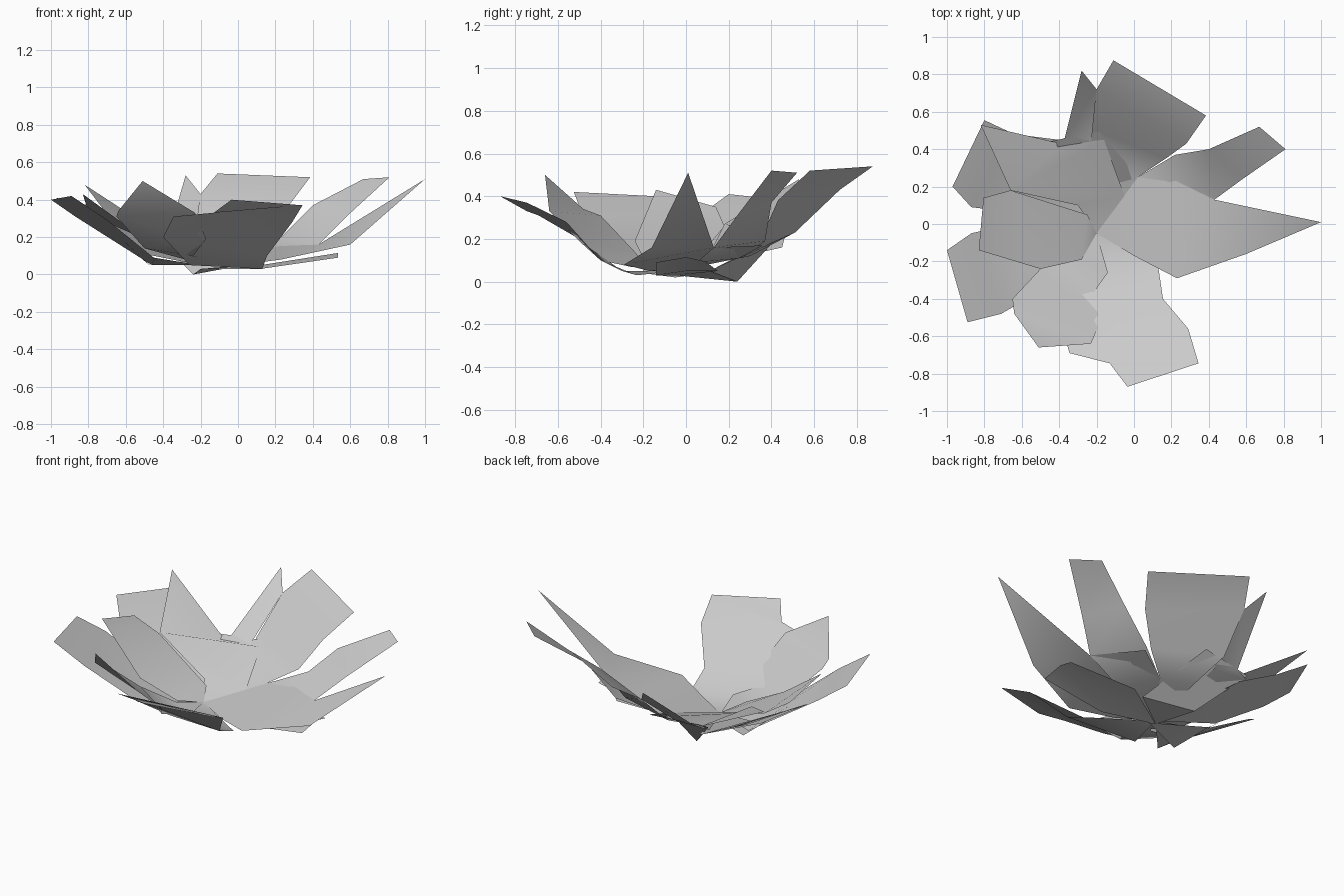
import bpy
import math

HUB = (-0.2, -0.05, 0.05)


def petal(name, *rows, base=HUB):
    """Open sheet lofted from the hub through cross rows (a one-point row is a tip)."""
    verts, faces, prev = [], [], None
    for row in [[base], *rows]:
        ids = list(range(len(verts), len(verts) + len(row)))
        verts += row
        if prev:
            for i in range(max(len(prev), len(ids)) - 1):
                a = prev[min(i, len(prev) - 1)], prev[min(i + 1, len(prev) - 1)]
                b = ids[min(i, len(ids) - 1)], ids[min(i + 1, len(ids) - 1)]
                faces.append(list(dict.fromkeys((a[0], a[1], b[1], b[0]))))
        prev = ids
    mesh = bpy.data.meshes.new(name)
    mesh.from_pydata(verts, [], faces)
    mesh.validate()
    obj = bpy.data.objects.new(name, mesh)
    bpy.context.collection.objects.link(obj)
    obj.select_set(True)
    bpy.context.view_layer.objects.active = obj


# Right side: pointed petal and narrow square-ended petal
petal("petal_right_pointed",
      [(0.0, -0.17, 0.05), (0.02, 0.25, 0.11)],
      [(0.23, -0.29, 0.08), (0.22, 0.36, 0.17)],
      [(0.60, -0.16, 0.16), (0.43, 0.13, 0.16)],
      [(1.0, 0.01, 0.51)])
petal("petal_right_narrow",
      [(0.15, 0.05, 0.09), (0.02, 0.25, 0.11)],
      [(0.43, 0.13, 0.16), (0.22, 0.37, 0.19)],
      [(0.58, 0.24, 0.31), (0.40, 0.40, 0.37)],
      [(0.81, 0.40, 0.52), (0.67, 0.52, 0.51)])

# Back: broad petal and small spike
petal("petal_back_broad",
      [(0.02, 0.25, 0.11), (-0.18, 0.30, 0.12)],
      [(0.17, 0.35, 0.20), (-0.23, 0.51, 0.23)],
      [(0.28, 0.43, 0.38), (-0.20, 0.72, 0.43)],
      [(0.385, 0.58, 0.52), (-0.11, 0.875, 0.54)])
petal("petal_back_spike",
      [(-0.23, 0.42, 0.19), (-0.46, 0.43, 0.20)],
      [(-0.20, 0.72, 0.43), (-0.37, 0.46, 0.22)],
      [(-0.28, 0.82, 0.53)])

# Left: two stacked back petals, the middle petal and the low front one
petal("petal_back_left_inner",
      [(-0.05, 0.15, 0.09), (-0.30, 0.10, 0.11)],
      [(-0.16, 0.45, 0.21), (-0.66, 0.18, 0.27)],
      [(-0.39, 0.43, 0.20), (-0.82, 0.53, 0.48)])
petal("petal_back_left_outer",
      [(-0.40, 0.45, 0.16), (-0.55, 0.05, 0.12)],
      [(-0.64, 0.48, 0.28), (-0.87, 0.09, 0.33)],
      [(-0.80, 0.555, 0.37), (-0.97, 0.20, 0.41)])
petal("petal_left",
      [(-0.25, 0.05, 0.10), (-0.28, -0.19, 0.09)],
      [(-0.66, 0.18, 0.26), (-0.50, -0.24, 0.19)],
      [(-0.805, 0.14, 0.35), (-0.83, -0.14, 0.43)])
petal("petal_left_low",
      [(-0.46, 0.05, 0.05), (-0.45, -0.33, 0.09)],
      [(-0.87, -0.05, 0.31), (-0.71, -0.48, 0.30)],
      [(-1.0, -0.14, 0.40), (-0.89, -0.525, 0.42)])

# Front: raised left petal and broad centre petal
petal("petal_front_left",
      [(-0.28, -0.19, 0.08), (-0.14, -0.26, 0.07)],
      [(-0.50, -0.24, 0.14), (-0.24, -0.40, 0.10)],
      [(-0.65, -0.40, 0.31), (-0.17, -0.50, 0.19)],
      [(-0.64, -0.48, 0.34), (-0.23, -0.64, 0.33)],
      [(-0.51, -0.66, 0.50)])
petal("petal_front_broad",
      [(-0.26, -0.30, 0.05), (0.13, -0.23, 0.03)],
      [(-0.40, -0.50, 0.20), (0.155, -0.40, 0.10)],
      [(-0.345, -0.69, 0.31), (0.29, -0.56, 0.28)],
      [(-0.13, -0.745, 0.33), (0.345, -0.745, 0.37)],
      [(-0.035, -0.87, 0.40)])

# Flat leaves underneath
petal("under_leaf_right",
      [(0.12, -0.14, 0.03), (0.12, 0.0, 0.05), (0.12, 0.15, 0.05)],
      [(0.535, -0.14, 0.09), (0.535, 0.0, 0.115), (0.535, 0.09, 0.095)],
      base=(-0.2, -0.05, 0.03))
petal("under_leaf_back",
      [(0.03, 0.11, 0.05), (-0.24, 0.24, 0.0)],
      [(-0.10, 0.51, 0.23), (-0.46, 0.44, 0.22)],
      base=(-0.2, -0.05, 0.03))
petal("under_leaf_left",
      [(-0.46, 0.10, 0.04), (-0.46, -0.20, 0.04)],
      [(-0.62, 0.05, 0.17), (-0.60, -0.18, 0.17)],
      base=(-0.15, -0.05, 0.02))

bpy.ops.object.shade_smooth_by_angle(angle=math.radians(40))
